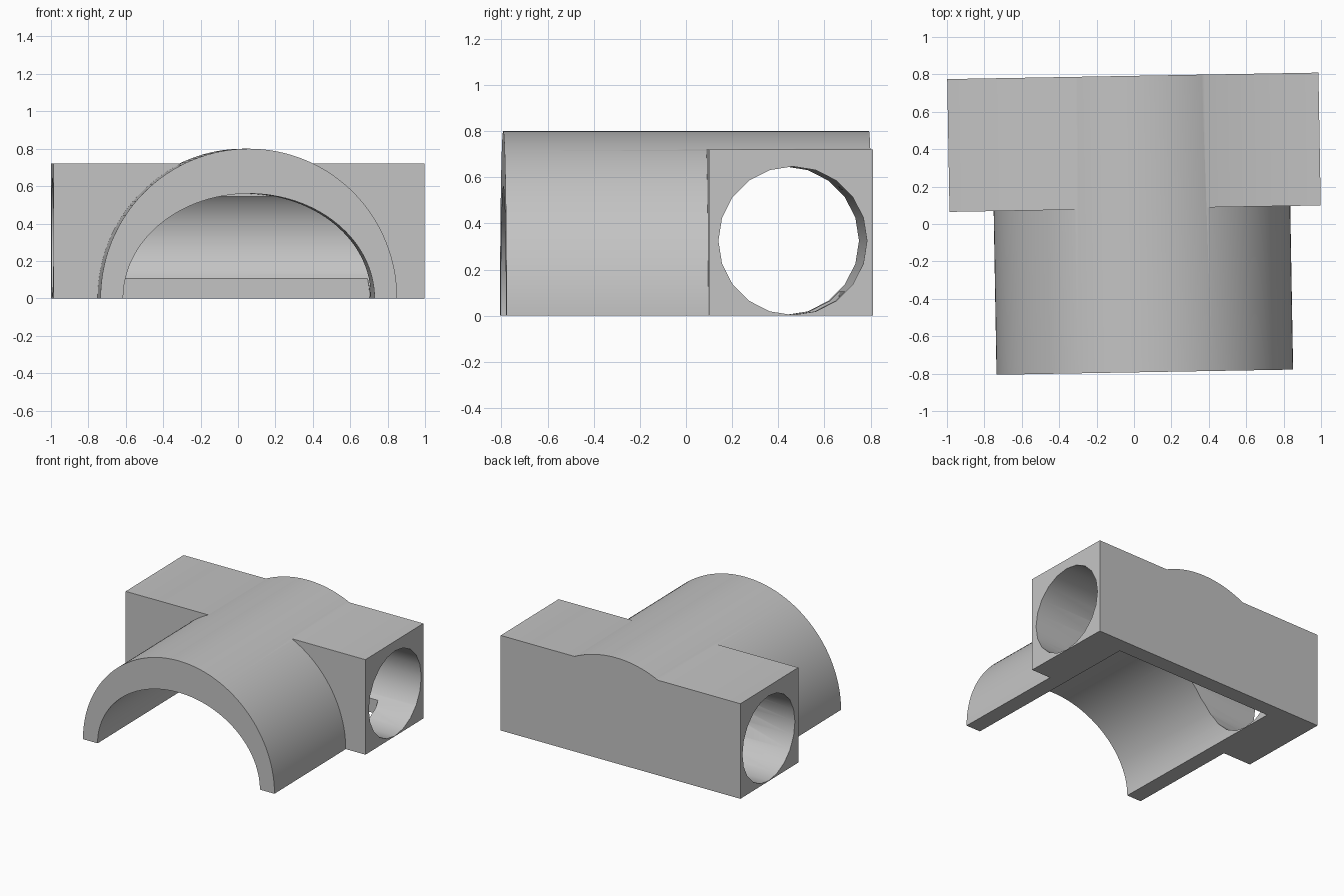
import bpy, bmesh, math
from mathutils import Vector

cube = bpy.data.objects.get("Cube")
if cube:
    bpy.data.objects.remove(cube, do_unlink=True)

grey = bpy.data.materials.new("plain grey")
grey.use_nodes = True
GREY = (0.55, 0.55, 0.55, 1)
grey.diffuse_color = GREY
grey.node_tree.nodes["Principled BSDF"].inputs["Base Color"].default_value = GREY


def prism(name, profile, sweep):
    """Extrude a closed profile of 3D points along a vector."""
    bm = bmesh.new()
    face = bm.faces.new([bm.verts.new(p) for p in profile])
    grown = bmesh.ops.extrude_face_region(bm, geom=[face], use_keep_orig=True)
    moved = [v for v in grown["geom"] if isinstance(v, bmesh.types.BMVert)]
    bmesh.ops.translate(bm, verts=moved, vec=Vector(sweep))
    bmesh.ops.recalc_face_normals(bm, faces=bm.faces[:])
    mesh = bpy.data.meshes.new(name)
    bm.to_mesh(mesh)
    bm.free()
    mesh.materials.append(grey)
    obj = bpy.data.objects.new(name, mesh)
    bpy.context.collection.objects.link(obj)
    return obj


def arch(cx, y, rx, rz, steps, drop=0):
    """Half ellipse standing on the ground, optionally lengthened downwards."""
    pts = []
    for i in range(steps + 1):
        a = math.pi * i / steps
        pts.append((cx + rx * math.cos(a), y, rz * math.sin(a)))
    if drop:
        pts += [(cx - rx, y, -drop), (cx + rx, y, -drop)]
    return pts


def combine(target, other, operation):
    mod = target.modifiers.new(operation, "BOOLEAN")
    mod.object, mod.operation, mod.solver = other, operation, "EXACT"
    bpy.ops.object.select_all(action="DESELECT")
    bpy.context.view_layer.objects.active = target
    target.select_set(True)
    bpy.ops.object.modifier_apply(modifier=mod.name)
    bpy.data.objects.remove(other, do_unlink=True)


FRONT, BACK = -0.793, 0.792
BOX_FRONT, BOX_TOP = 0.082, 0.72
LEFT, RIGHT = 1.0, -0.985
AXIS = 0.044

# Cross block joined to the half-round saddle
body = prism("saddle_clamp", arch(AXIS, FRONT, 0.793, 0.8, 80), (0, BACK - FRONT, 0))
block = prism("cross_block",
              [(RIGHT, BOX_FRONT, 0), (LEFT, BOX_FRONT, 0),
               (LEFT, BOX_FRONT, BOX_TOP), (RIGHT, BOX_FRONT, BOX_TOP)],
              (0, BACK - BOX_FRONT, 0))
combine(body, block, "UNION")

# Elliptical channel, stopping short of the back wall
channel = prism("channel_cutter", arch(AXIS, FRONT - 0.2, 0.672, 0.56, 64, 0.2),
                (0, 0.675 - FRONT + 0.2, 0))
combine(body, channel, "DIFFERENCE")

# Round bore running sideways through the block
SIDES = 20
ring = [(-1.3, 0.445 + 0.322 * math.cos(math.tau * i / SIDES),
         0.325 + 0.322 * math.sin(math.tau * i / SIDES)) for i in range(SIDES)]
combine(body, prism("bore_cutter", ring, (2.6, 0, 0)), "DIFFERENCE")

# Whole part sits turned by one degree
body.rotation_euler.z = math.radians(1)
bpy.ops.object.select_all(action="DESELECT")
body.select_set(True)
bpy.context.view_layer.objects.active = body
bpy.ops.object.transform_apply(location=False, rotation=True, scale=False)
bpy.ops.object.shade_smooth_by_angle(angle=math.radians(30))
